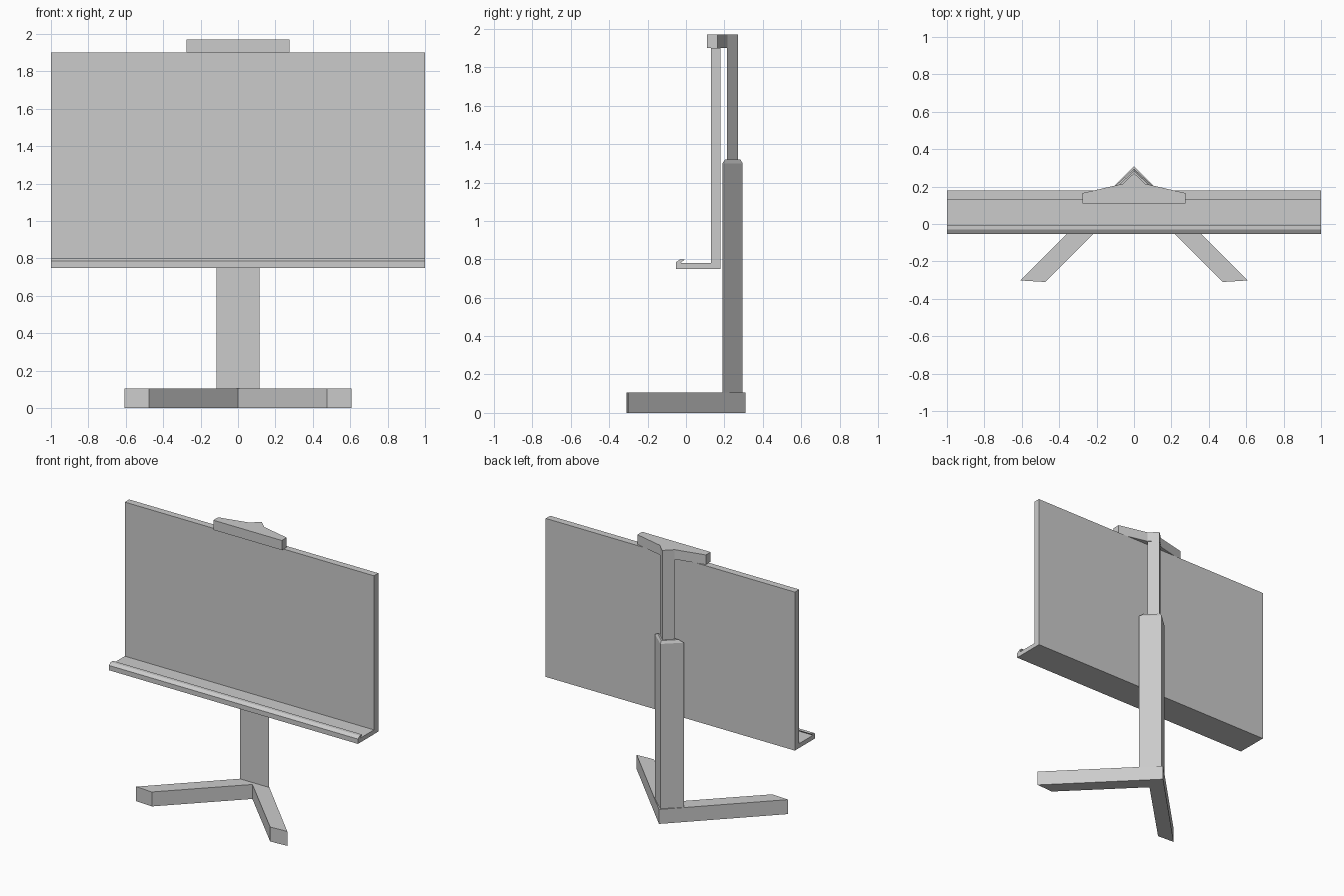
import bpy, bmesh
from mathutils import Vector

if "Cube" in bpy.data.objects:
    bpy.data.objects.remove(bpy.data.objects["Cube"])


def loft(name, rings):
    """Solid skin through matching rings of 3D points, capped at both ends."""
    bm = bmesh.new()
    loops = [[bm.verts.new(p) for p in ring] for ring in rings]
    for a, b in zip(loops, loops[1:]):
        n = len(a)
        for i in range(n):
            j = (i + 1) % n
            bm.faces.new((a[i], a[j], b[j], b[i]))
    bm.faces.new(loops[0][::-1])
    bm.faces.new(loops[-1])
    bmesh.ops.recalc_face_normals(bm, faces=bm.faces)
    mesh = bpy.data.meshes.new(name)
    bm.to_mesh(mesh)
    bm.free()
    obj = bpy.data.objects.new(name, mesh)
    bpy.context.collection.objects.link(obj)
    return obj


def plan(points, z):
    """Place an xy outline at height z."""
    return [Vector((x, y, z)) for x, y in points]


def triangle(half_width, front, back):
    return [(-half_width, front), (half_width, front), (0, back)]


def mirrored(right_side):
    """Complete an outline that starts and ends on the x = 0 line."""
    return right_side + [(-x, y) for x, y in right_side[-2:0:-1]]


# Board with ledge and slanted lip, one side profile (y, z) run along x
board = [(-0.053, 0.75), (0.18, 0.75), (0.18, 1.90), (0.13, 1.90),
         (0.13, 0.782), (-0.027, 0.782), (-0.005, 0.80), (-0.03, 0.80),
         (-0.053, 0.785)]
loft("board_with_ledge", [[Vector((x, y, z)) for y, z in board] for x in (-1, 1)])

# V-shaped foot
foot = mirrored([(0, 0.31), (0.607, -0.302), (0.475, -0.31), (0, 0.165)])
loft("v_foot", [plan(foot, 0), plan(foot, 0.105)])

# Lower triangular post with a chamfered top
lower = triangle(0.115, 0.19, 0.295)
loft("lower_post", [plan(lower, 0.1), plan(lower, 1.30),
                    plan(triangle(0.085, 0.204, 0.283), 1.32)])

# Slim upper post sliding out of the lower one
upper = triangle(0.06, 0.213, 0.27)
loft("upper_post", [plan(upper, 1.31), plan(upper, 1.90)])

# Top bracket joining the post to the board
bracket = mirrored([(0, 0.11), (0.275, 0.11), (0.275, 0.165),
                    (0.06, 0.215), (0, 0.272)])
loft("top_bracket", [plan(bracket, 1.90), plan(bracket, 1.97)])
